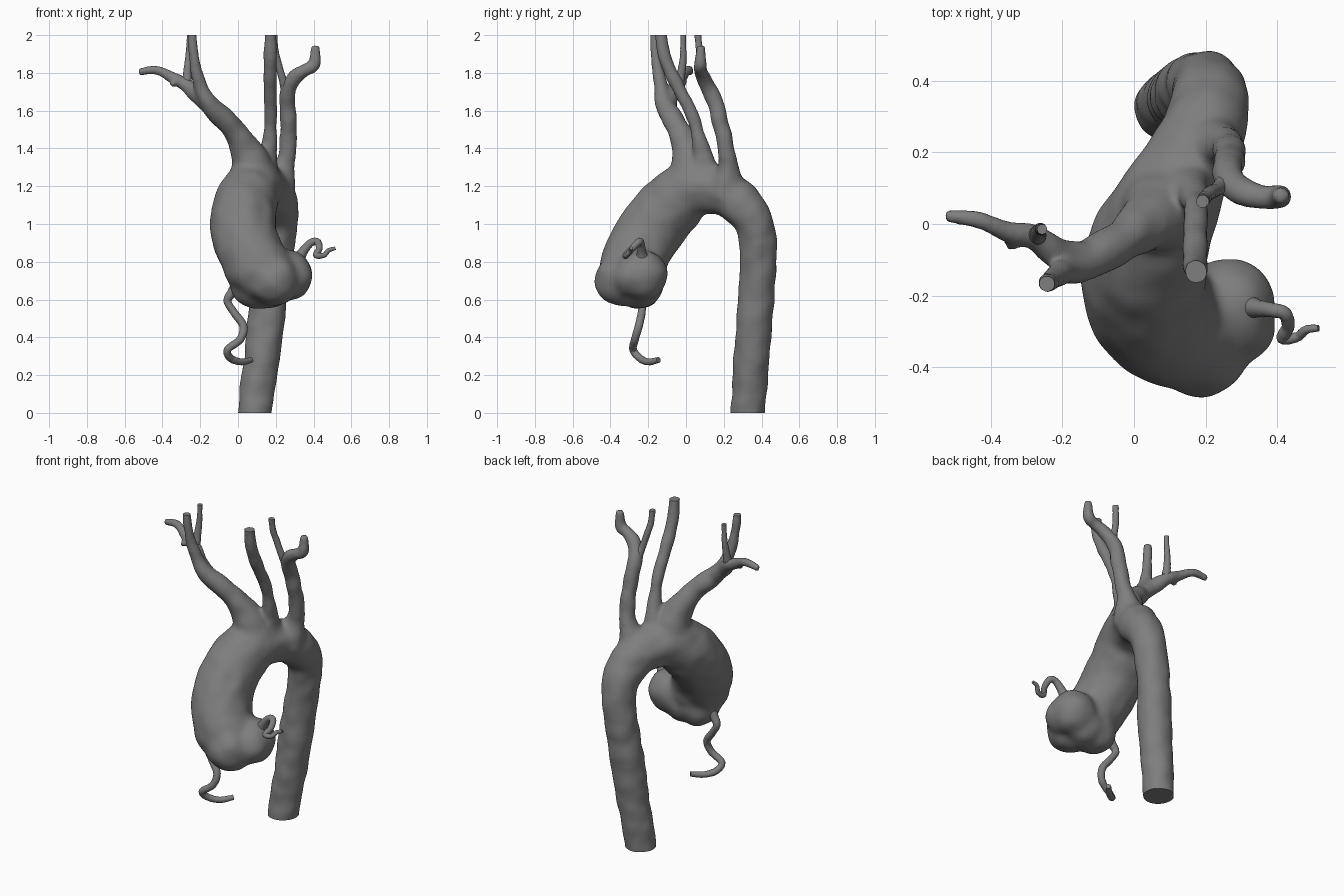
import bpy, bmesh, random
from math import sin, cos, tau
from mathutils import Vector, noise

if "Cube" in bpy.data.objects:
    bpy.data.objects.remove(bpy.data.objects["Cube"])

random.seed(4)

grey = bpy.data.materials.new("dark_grey")
grey.diffuse_color = (.21, .21, .21, 1)
grey.use_nodes = True
grey.node_tree.nodes["Principled BSDF"].inputs["Base Color"].default_value = grey.diffuse_color


def spline(points, steps):
    """Catmull-Rom through (x, y, z, radius) points."""
    p = [Vector(q) for q in points]
    p = [2 * p[0] - p[1]] + p + [2 * p[-1] - p[-2]]
    out = []
    for i in range(1, len(p) - 2):
        a, b, c, d = p[i - 1:i + 3]
        for s in range(steps):
            t = s / steps
            out.append(0.5 * (2 * b + (c - a) * t + (2 * a - 5 * b + 4 * c - d) * t * t
                              + (3 * b - a - 3 * c + d) * t ** 3))
    return out + [p[-2]]


def add_tube(bm, points, sides=24, steps=8, wobble=0.0):
    """Capped tube of varying radius along a smooth path."""
    path = spline(points, steps)
    pos = [q.to_3d() for q in path]
    normal, rings = None, []
    for i, q in enumerate(path):
        tangent = (pos[min(i + 1, len(pos) - 1)] - pos[max(i - 1, 0)]).normalized()
        if normal is None:
            normal = tangent.orthogonal()
        normal = (normal - tangent * normal.dot(tangent)).normalized()
        side = tangent.cross(normal)
        r = q[3] * (1 + random.uniform(-wobble, wobble))
        angles = [tau * k / sides for k in range(sides)]
        rings.append([bm.verts.new(pos[i] + r * (normal * cos(a) + side * sin(a))) for a in angles])
    faces = [bm.faces.new(rings[0][::-1]), bm.faces.new(rings[-1])]
    for a, b in zip(rings, rings[1:]):
        for k in range(sides):
            n = (k + 1) % sides
            faces.append(bm.faces.new((a[k], a[n], b[n], b[k])))
    bmesh.ops.recalc_face_normals(bm, faces=faces)


def make_object(name, bm):
    mesh = bpy.data.meshes.new(name)
    bm.to_mesh(mesh)
    bm.free()
    mesh.materials.append(grey)
    ob = bpy.data.objects.new(name, mesh)
    bpy.context.collection.objects.link(ob)
    bpy.ops.object.select_all(action='DESELECT')
    bpy.context.view_layer.objects.active = ob
    ob.select_set(True)
    return ob


def trim(ob):
    """Cut flat at the floor and at the top, then shade smooth."""
    bm = bmesh.new()
    bm.from_mesh(ob.data)
    for z, n in ((0, -1), (2, 1)):
        cut = bmesh.ops.bisect_plane(bm, geom=bm.verts[:] + bm.edges[:] + bm.faces[:],
                                     plane_co=(0, 0, z), plane_no=(0, 0, n), clear_outer=True)
        edges = [e for e in cut['geom_cut'] if isinstance(e, bmesh.types.BMEdge)]
        if edges:
            bmesh.ops.holes_fill(bm, edges=edges, sides=0)
    bm.to_mesh(ob.data)
    bm.free()
    bpy.ops.object.shade_smooth_by_angle(angle=0.9)


body = bmesh.new()

# Main vessel: descending part, arch, ascending part and root
add_tube(body, [
    (.086, .322, -.06, .089), (.10, .335, .12, .092), (.132, .35, .32, .095),
    (.155, .367, .55, .098), (.185, .383, .78, .096), (.21, .372, .97, .103),
    (.205, .295, 1.10, .117), (.15, .17, 1.175, .127), (.08, .03, 1.18, .156),
    (.035, -.09, 1.085, .172), (.03, -.19, .96, .176), (.075, -.265, .83, .174),
    (.13, -.285, .73, .172), (.155, -.28, .63, .125)], sides=32)

# Bulges of the root
for co, r in (((.265, -.228, .73), .135), ((.185, -.345, .705), .142),
              ((.09, -.25, .68), .132), ((.285, -.285, .725), .11), ((.17, -.24, .67), .12)):
    ball = bmesh.ops.create_uvsphere(body, u_segments=24, v_segments=16, radius=r)
    bmesh.ops.translate(body, verts=ball['verts'], vec=co)

# Right trunk with neck artery
add_tube(body, [
    (.09, .04, 1.21, .145), (.065, .025, 1.33, .105), (.005, -.02, 1.46, .066),
    (-.08, -.075, 1.56, .058), (-.155, -.115, 1.64, .05), (-.205, -.137, 1.75, .033),
    (-.23, -.155, 1.86, .027), (-.245, -.17, 2.05, .025)])
# Right arm artery
add_tube(body, [
    (-.11, -.095, 1.59, .045), (-.20, -.085, 1.67, .045), (-.275, -.04, 1.735, .037),
    (-.35, -.02, 1.775, .03), (-.43, .01, 1.813, .025), (-.525, .022, 1.805, .017)])
add_tube(body, [(-.29, -.03, 1.76, .025), (-.33, -.05, 1.75, .02), (-.355, -.06, 1.735, .013)])
# Left neck artery
add_tube(body, [
    (.14, .10, 1.2, .11), (.153, .09, 1.33, .062), (.168, .075, 1.43, .041),
    (.172, .035, 1.57, .036), (.172, -.035, 1.71, .035), (.172, -.105, 1.86, .034),
    (.175, -.14, 2.05, .031)])
# Left arm artery
add_tube(body, [
    (.20, .215, 1.15, .115), (.235, .222, 1.27, .068), (.26, .215, 1.38, .047),
    (.265, .175, 1.57, .044), (.265, .13, 1.70, .043), (.30, .095, 1.775, .041),
    (.36, .075, 1.82, .033), (.402, .076, 1.845, .033), (.411, .08, 1.945, .02)])

aorta = make_object("aorta_with_branches", body)

# Fuse the tubes into one skin
remesh = aorta.modifiers.new("fuse", 'REMESH')
remesh.mode = 'VOXEL'
remesh.voxel_size = .01
bpy.ops.object.modifier_apply(modifier="fuse")

# Soften everything lightly, the root and the branch bases strongly
wide = aorta.vertex_groups.new(name="wide_parts")
wide.add([v.index for v in aorta.data.vertices
          if v.co.z < 1.34 and not (v.co.y > .2 and v.co.z < .9)], 1, 'REPLACE')
for name, group, count in (("blend", "wide_parts", 50), ("soften", "", 8)):
    smooth = aorta.modifiers.new(name, 'SMOOTH')
    smooth.factor = .5
    smooth.iterations = count
    smooth.vertex_group = group
    bpy.ops.object.modifier_apply(modifier=name)

# Slightly uneven vessel wall
shifts = [v.normal * .007 * noise.noise(v.co * 11) for v in aorta.data.vertices]
for v, shift in zip(aorta.data.vertices, shifts):
    v.co += shift
trim(aorta)

# Thin vessels: heart arteries and the small neck arteries
thin = {
    "right_heart_artery": [
        (.02, -.24, .70, .035), (-.033, -.235, .635, .026), (-.055, -.23, .59, .021),
        (-.02, -.235, .53, .021), (.028, -.25, .46, .021), (.012, -.27, .39, .021),
        (-.055, -.28, .335, .02), (-.04, -.245, .29, .02), (.015, -.20, .27, .018),
        (.07, -.145, .28, .015)],
    "left_heart_artery": [
        (.29, -.225, .76, .045), (.342, -.235, .85, .026), (.385, -.24, .90, .02),
        (.42, -.25, .905, .019), (.43, -.285, .87, .018), (.415, -.318, .835, .017),
        (.455, -.315, .835, .014), (.48, -.295, .86, .012), (.515, -.29, .872, .009)],
    "right_small_neck_artery": [
        (-.27, -.04, 1.73, .028), (-.268, -.025, 1.80, .022), (-.262, -.015, 1.88, .018),
        (-.258, -.015, 1.94, .015), (-.255, -.015, 2.04, .013)],
    "left_small_neck_artery": [
        (.26, .125, 1.69, .03), (.235, .10, 1.77, .02), (.21, .085, 1.86, .019),
        (.195, .07, 1.93, .018), (.19, .06, 2.04, .017)],
}
for name, points in thin.items():
    bm = bmesh.new()
    add_tube(bm, points, sides=16, wobble=.04)
    trim(make_object(name, bm))
